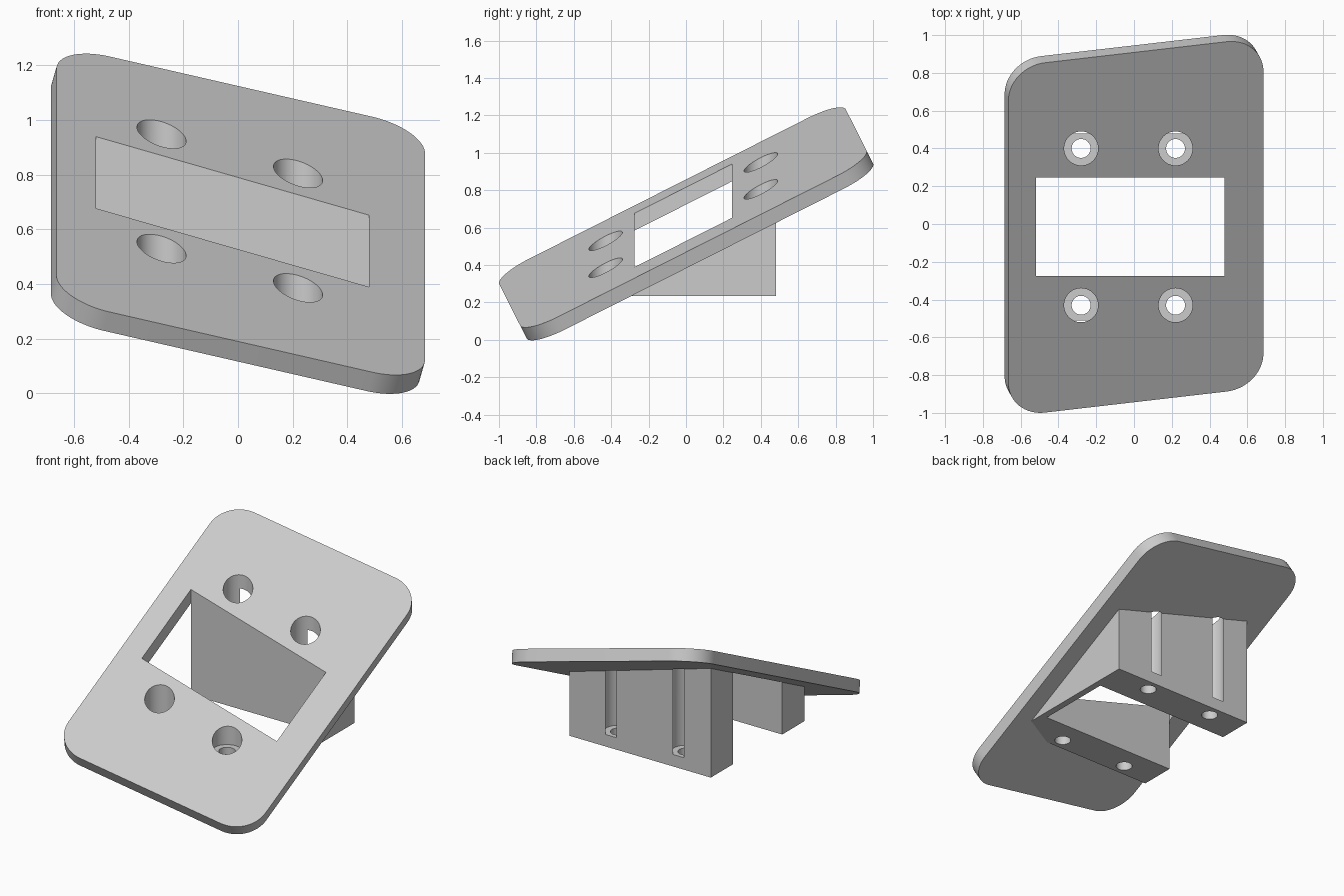
import bpy
import bmesh
import math
from mathutils import Matrix, Vector

cube = bpy.data.objects.get("Cube")
if cube:
    bpy.data.objects.remove(cube, do_unlink=True)

# Main sizes
WIDTH, LENGTH, THICK, RADIUS = 1.394, 2.075, 0.08, 0.2
CENTRE = Vector((0.01, -0.0165, 0.655))
TILT = Matrix.Rotation(math.radians(26.8), 4, "X") @ Matrix.Rotation(math.radians(14.4), 4, "Y")
NORMAL = TILT @ Vector((0, 0, 1))
X0, X1, Y0, Y1 = -0.52, 0.48, -0.275, 0.245   # window
WALL, LEG, BASE = 0.045, 0.235, 0.235
HOLES = [(x, y) for x in (-0.28, 0.22) for y in (-0.43, 0.40)]


def prism(name, outline, bottom, top):
    """Closed prism over an outline; bottom and top give z from (x, y)."""
    bm = bmesh.new()
    low = [bm.verts.new((x, y, bottom(x, y))) for x, y in outline]
    high = [bm.verts.new((x, y, top(x, y))) for x, y in outline]
    bm.faces.new(low[::-1])
    bm.faces.new(high)
    for i in range(len(low)):
        j = (i + 1) % len(low)
        bm.faces.new((low[i], low[j], high[j], high[i]))
    mesh = bpy.data.meshes.new(name)
    bm.to_mesh(mesh)
    bm.free()
    obj = bpy.data.objects.new(name, mesh)
    bpy.context.collection.objects.link(obj)
    return obj


def level(z):
    return lambda x, y: z


def under_plate(x, y):
    """Height just under the sloping top surface."""
    dx, dy = x - CENTRE.x, y - CENTRE.y
    return CENTRE.z - (NORMAL.x * dx + NORMAL.y * dy) / NORMAL.z - 0.01


def circle(cx, cy, r, n=64):
    return [(cx + r * math.cos(math.tau * i / n), cy + r * math.sin(math.tau * i / n))
            for i in range(n)]


def rounded_rectangle(w, h, r, steps=16):
    points = []
    for k, (sx, sy) in enumerate(((1, 1), (-1, 1), (-1, -1), (1, -1))):
        for i in range(steps + 1):
            a = math.pi / 2 * (k + i / steps)
            points.append((sx * (w / 2 - r) + r * math.cos(a),
                           sy * (h / 2 - r) + r * math.sin(a)))
    return points


def combine(target, other, operation):
    """Apply a boolean and discard the helper."""
    other.hide_render = True
    mod = target.modifiers.new("combine", "BOOLEAN")
    mod.operation = operation
    mod.solver = "EXACT"
    mod.object = other
    bpy.context.view_layer.objects.active = target
    bpy.ops.object.modifier_apply(modifier=mod.name)
    bpy.data.objects.remove(other, do_unlink=True)


# Tilted rounded plate
bracket = prism("tilted_bracket", rounded_rectangle(WIDTH, LENGTH, RADIUS), level(-THICK), level(0))
bracket.data.transform(Matrix.Translation(CENTRE) @ TILT)

# U-shaped base: two legs and a thin side wall, trimmed by the window cut
lip = 0.01
u_shape = [(X0, Y0 - LEG), (X1 + WALL, Y0 - LEG), (X1 + WALL, Y1 + LEG), (X0, Y1 + LEG),
           (X0, Y1 - lip), (X1 - lip, Y1 - lip), (X1 - lip, Y0 + lip), (X0, Y0 + lip)]
combine(bracket, prism("base", u_shape, level(BASE), under_plate), "UNION")

# Window through the plate
window = [(X0, Y0), (X1, Y0), (X1, Y1), (X0, Y1)]
combine(bracket, prism("window_cutter", window, level(-1), level(2)), "DIFFERENCE")

# Counterbored screw holes
for x, y in HOLES:
    combine(bracket, prism("head_cutter", circle(x, y, 0.09), level(0.315), level(2)), "DIFFERENCE")
    combine(bracket, prism("shank_cutter", circle(x, y, 0.05), level(-1), level(1)), "DIFFERENCE")

# Colour and shading
grey = bpy.data.materials.new("light_grey")
grey.use_nodes = True
colour = (0.6, 0.6, 0.6, 1)
grey.diffuse_color = colour
grey.node_tree.nodes["Principled BSDF"].inputs["Base Color"].default_value = colour
bracket.data.materials.clear()
bracket.data.materials.append(grey)
for face in bracket.data.polygons:
    face.material_index = 0
bpy.ops.object.select_all(action="DESELECT")
bracket.select_set(True)
bpy.context.view_layer.objects.active = bracket
bpy.ops.object.shade_smooth_by_angle(angle=math.radians(30))
